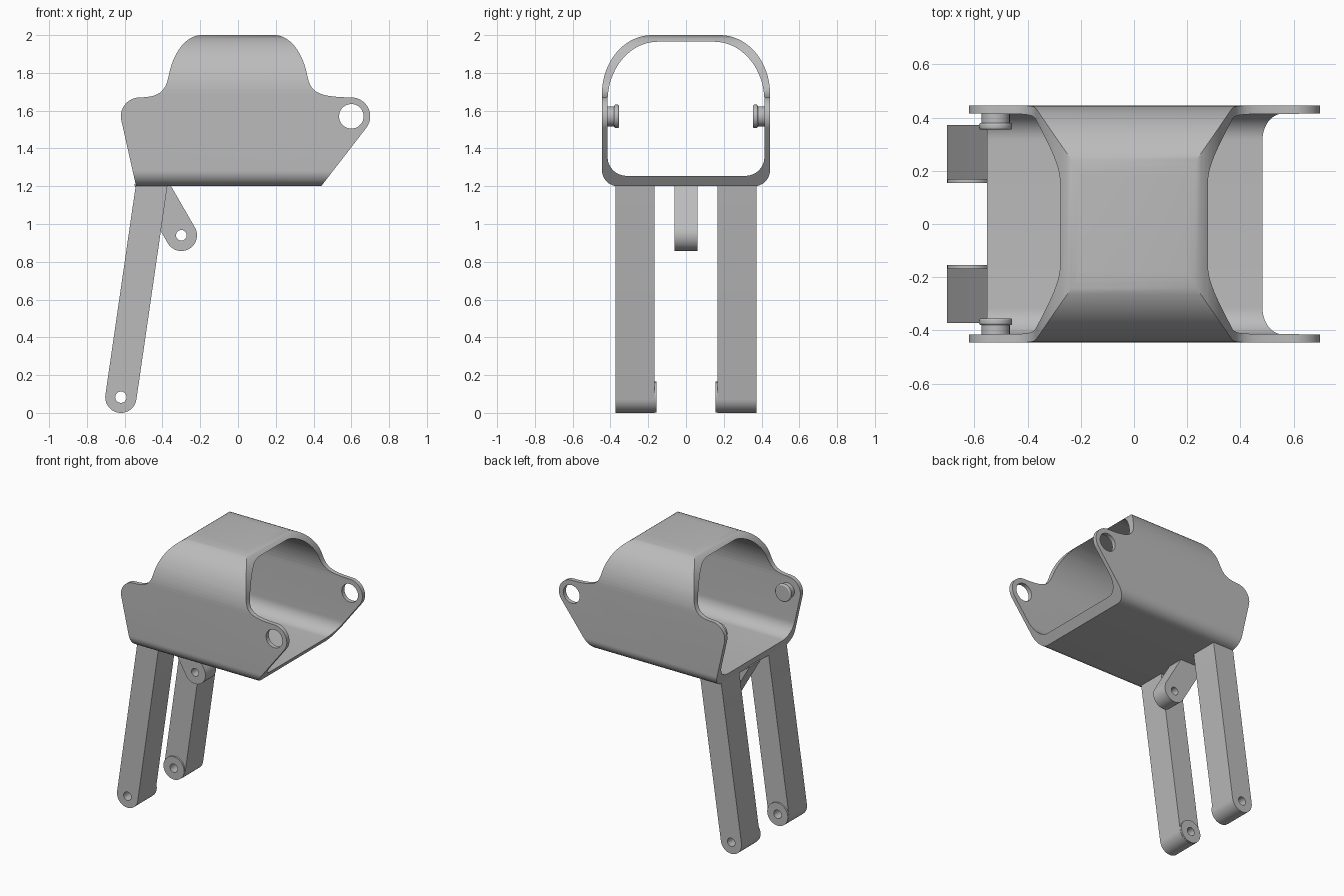
import bpy, bmesh, math
from math import cos, sin, pi
from mathutils import Vector
from mathutils.geometry import interpolate_bezier

cube = bpy.data.objects.get("Cube")
if cube:
    bpy.data.objects.remove(cube, do_unlink=True)

grey = bpy.data.materials.new("plain grey")
grey.use_nodes = True
grey.diffuse_color = (0.5, 0.5, 0.5, 1)
grey.node_tree.nodes["Principled BSDF"].inputs["Base Color"].default_value = (0.5, 0.5, 0.5, 1)


def prism(name, points, axis, lo, hi):
    """Extrude a closed 2D outline along x (points are y, z) or y (points are x, z)."""
    place = (lambda p, t: (t, p[0], p[1])) if axis == "x" else (lambda p, t: (p[0], t, p[1]))
    bm = bmesh.new()
    low = [bm.verts.new(place(p, lo)) for p in points]
    high = [bm.verts.new(place(p, hi)) for p in points]
    bm.faces.new(low)
    bm.faces.new(high[::-1])
    n = len(points)
    for i in range(n):
        j = (i + 1) % n
        bm.faces.new((low[j], low[i], high[i], high[j]))
    bmesh.ops.recalc_face_normals(bm, faces=bm.faces)
    mesh = bpy.data.meshes.new(name)
    bm.to_mesh(mesh)
    bm.free()
    mesh.materials.append(grey)
    ob = bpy.data.objects.new(name, mesh)
    bpy.context.collection.objects.link(ob)
    return ob


def arc(c, r, a0, a1, n=24):
    angles = [a0 + (a1 - a0) * i / n for i in range(n + 1)]
    return [(c[0] + r * cos(a), c[1] + r * sin(a)) for a in angles]


def disc(name, c, r, y0, y1):
    return prism(name, arc(c, r, 0, 2 * pi, 48)[:-1], "y", y0, y1)


def bezier(a, b, c, d, n=16):
    pts = interpolate_bezier(*[Vector((*p, 0)) for p in (a, b, c, d)], n + 1)
    return [(p.x, p.y) for p in pts]


def activate(ob):
    bpy.ops.object.select_all(action="DESELECT")
    ob.select_set(True)
    bpy.context.view_layer.objects.active = ob


def combine(ob, tool, operation):
    mod = ob.modifiers.new(operation.lower(), "BOOLEAN")
    mod.operation, mod.solver, mod.object = operation, "EXACT", tool
    activate(ob)
    bpy.ops.object.modifier_apply(modifier=mod.name)
    bpy.data.objects.remove(tool, do_unlink=True)


def smooth(ob):
    activate(ob)
    bpy.ops.object.shade_smooth_by_angle(angle=math.radians(30))


def section(w, bottom, top, r, flat, shoulder):
    """Tube outline with round lower corners and broad upper shoulders."""
    k = 0.45
    half = arc((w - r, bottom + r), r, -pi / 2, 0, 12)
    half += bezier((w, shoulder), (w, top - k * (top - shoulder)),
                   (w - k * (w - flat), top), (flat, top), 20)
    return half + [(-y, z) for y, z in half[::-1]]


# Tubular body, trimmed to the side outline
body = prism("body_shell", section(0.445, 1.2, 2.0, 0.085, 0.18, 1.69), "x", -0.9, 0.9)
combine(body, prism("bore", section(0.415, 1.255, 1.965, 0.1, 0.15, 1.65), "x", -1, 1), "DIFFERENCE")


def shoulder_curve(side, end_x):
    pts = bezier((0.2, 2.0), (0.3, 1.99), (0.352, 1.87), (0.368, 1.78))
    pts += bezier((0.368, 1.78), (0.385, 1.7), (0.42, 1.672), (end_x, 1.67))[1:-1]
    return [(side * x, z) for x, z in pts]


eye, peg = (0.6, 1.57), (-0.52, 1.57)
outline = [(-0.517, 1.1), (0.363, 1.1)]
outline += arc(eye, 0.1, -0.66, pi / 2)
outline += shoulder_curve(1, 0.6)[::-1] + [(0.2, 2.1), (-0.2, 2.1)]
outline += shoulder_curve(-1, 0.52) + arc(peg, 0.1, pi / 2, pi + 0.22)
combine(body, prism("side_trim", outline, "y", -0.6, 0.6), "INTERSECT")
combine(body, disc("eye_cutter", eye, 0.065, -0.7, 0.7), "DIFFERENCE")
smooth(body)


def bar(name, c, toward, r, top, y0, y1, hole):
    """Strut with a round, drilled lower end and a flat top."""
    d = (Vector(toward) - Vector(c)).normalized()
    a = math.atan2(d.y, d.x)
    pts = arc(c, r, a + pi / 2, a + 3 * pi / 2)
    for p in (pts[-1], pts[0]):
        pts.append((p[0] + d.x / d.y * (top - p[1]), top))
    ob = prism(name, pts, "y", y0, y1)
    combine(ob, disc("drill", c, hole, y0 - 0.1, y1 + 0.1), "DIFFERENCE")
    smooth(ob)


# Central lug under the floor
bar("centre_lug", (-0.30, 0.94), (-0.45, 1.2), 0.083, 1.21, -0.06, 0.06, 0.028)

# Paired legs, foot bosses and inner pegs
foot = (-0.62, 0.083)
for side, label in ((1, "left"), (-1, "right")):
    y = sorted((side * 0.167, side * 0.372))
    bar(label + "_leg", foot, (-0.458, 1.2), 0.083, 1.21, *y, 0.03)
    y = sorted((side * 0.155, side * 0.167))
    boss = disc(label + "_foot_boss", foot, 0.082, *y)
    combine(boss, disc("drill", foot, 0.03, -0.6, 0.6), "DIFFERENCE")
    smooth(boss)
    smooth(disc(label + "_peg_shaft", peg, 0.053, *sorted((side * 0.375, side * 0.42))))
    head = disc(label + "_peg_head", peg, 0.062, *sorted((side * 0.355, side * 0.38)))
    bevel = head.modifiers.new("rounded rim", "BEVEL")
    bevel.width, bevel.segments = 0.007, 3
    smooth(head)
